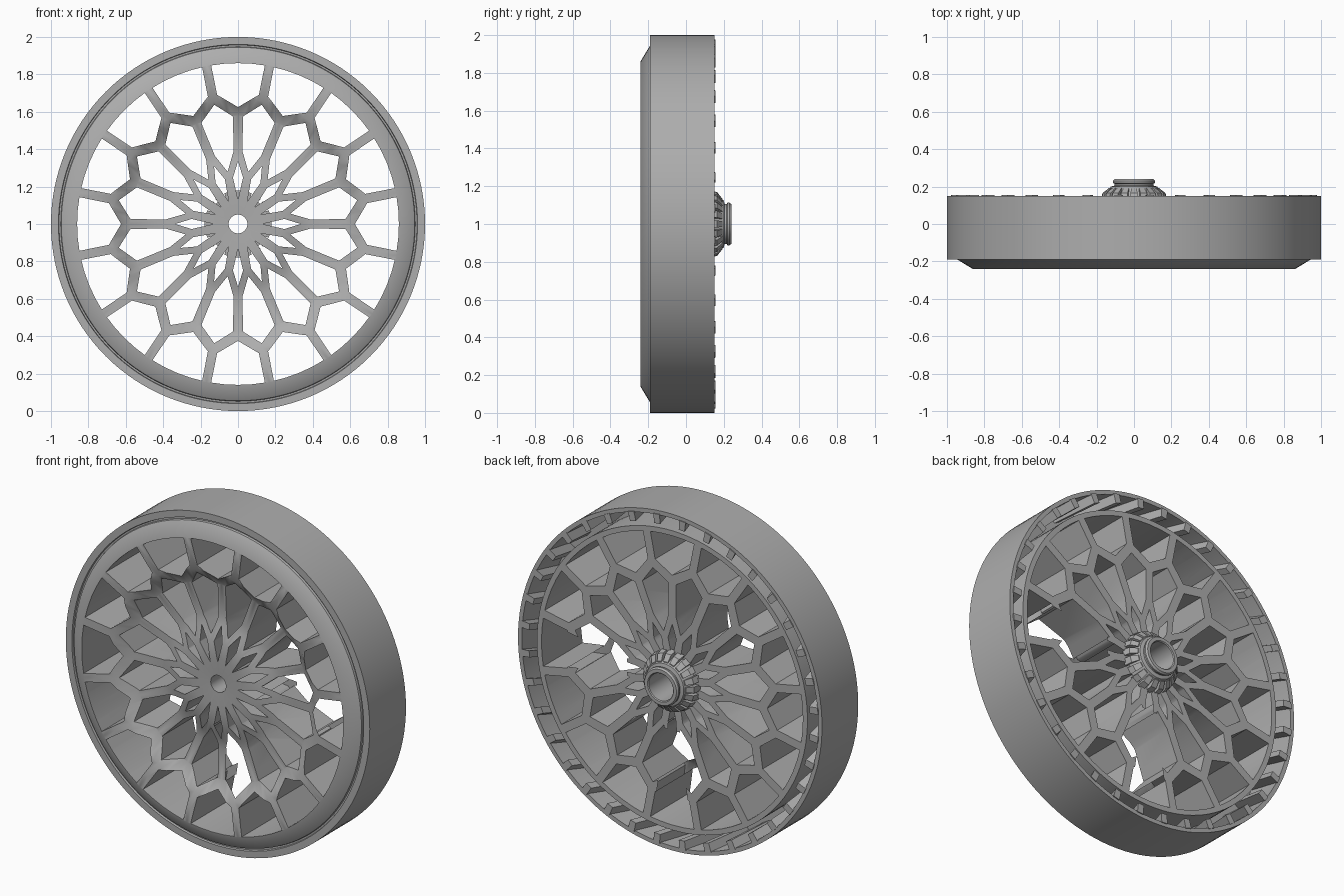
import bpy, bmesh
from math import sin, cos, radians, degrees, atan2, hypot

old = bpy.data.objects.get("Cube")
if old:
    bpy.data.objects.remove(old)

grey = bpy.data.materials.new("plain grey")
grey.use_nodes = True
grey.diffuse_color = (0.42, 0.42, 0.42, 1)
grey.node_tree.nodes["Principled BSDF"].inputs["Base Color"].default_value = (0.42, 0.42, 0.42, 1)


def point(r, deg, y):
    a = radians(deg)
    return (r * cos(a), y, 1 + r * sin(a))


def make_object(name, bm):
    bmesh.ops.recalc_face_normals(bm, faces=bm.faces)
    mesh = bpy.data.meshes.new(name)
    bm.to_mesh(mesh)
    bm.free()
    obj = bpy.data.objects.new(name, mesh)
    bpy.context.collection.objects.link(obj)
    mesh.materials.append(grey)
    return obj


def smooth(obj, angle):
    bpy.ops.object.select_all(action="DESELECT")
    obj.select_set(True)
    bpy.context.view_layer.objects.active = obj
    bpy.ops.object.shade_smooth_by_angle(angle=radians(angle))


def lathe(name, profile, steps=128):
    """Turn a closed (radius, y) profile about the wheel axis."""
    bm = bmesh.new()
    rings = [[bm.verts.new(point(r, 360 * i / steps, y)) for r, y in profile] for i in range(steps)]
    n = len(profile)
    for i in range(steps):
        a, b = rings[i], rings[(i + 1) % steps]
        for j in range(n):
            k = (j + 1) % n
            bm.faces.new((a[j], a[k], b[k], b[j]))
    return make_object(name, bm)


def prism(bm, outline, turn, y0, y1, twist=0):
    """Extrude a polar (radius, degrees) outline along the axis."""
    front = [bm.verts.new(point(r, d + turn, y0)) for r, d in outline]
    back = [bm.verts.new(point(r, d + turn + twist, y1)) for r, d in outline]
    bm.faces.new(front)
    bm.faces.new(back)
    n = len(outline)
    for i in range(n):
        k = (i + 1) % n
        bm.faces.new((front[i], front[k], back[k], back[i]))


def mirrored(half):
    """Complete an outline whose first and last points lie on the centre line."""
    return half + [(r, -d) for r, d in reversed(half) if d]


# Wheel body: tyre wall, rear groove, dished front and bore
wheel = lathe("wheel_body", [
    (1, 0.15), (1, -0.19), (0.96, -0.19), (0.957, -0.178), (0.948, -0.178),
    (0.945, -0.19), (0.862, -0.24), (0.78, -0.232), (0.67, -0.22),
    (0.58, -0.155), (0.40, -0.145), (0.35, -0.152), (0.25, -0.187),
    (0.16, -0.19), (0.05, -0.185), (0.05, -0.02), (0.08, -0.02),
    (0.08, 0.13), (0.30, 0.13), (0.89, 0.13), (0.89, -0.10),
    (0.975, -0.10), (0.975, 0.15)])

# Lattice openings: outer windows, long petals and small diamonds
window = mirrored([(0.86, 0), (0.86, 5), (0.86, 9.6), (0.70, 9.2), (0.625, 0)])
petal = mirrored([(0.65, 0), (0.575, 8.7), (0.385, 7.5), (0.285, 0)])
diamond = mirrored([(0.335, 0), (0.25, 6.2), (0.13, 0)])
bm = bmesh.new()
for i in range(16):
    turn = i * 22.5
    prism(bm, window, turn, -0.5, 0.5)
    prism(bm, petal, turn + 11.25, -0.5, 0.5)
    prism(bm, diamond, turn, -0.5, 0.5)
cutter = make_object("opening_cutter", bm)
cutter.hide_render = True

cut = wheel.modifiers.new("openings", "BOOLEAN")
cut.operation = "DIFFERENCE"
cut.solver = "EXACT"
cut.object = cutter
bpy.context.view_layer.objects.active = wheel
bpy.ops.object.modifier_apply(modifier=cut.name)
bpy.data.objects.remove(cutter)

# Two spokes are open shells with only their front skin
bm = bmesh.new()
bm.from_mesh(wheel.data)
hollow = []
for f in bm.faces:
    c = f.calc_center_median()
    r = hypot(c.x, c.z - 1)
    a = degrees(atan2(c.z - 1, c.x))
    near = min(abs(a), abs(a + 90))
    if f.normal.y > -0.1 and 0.28 < r < 0.74 and near < 10.5:
        hollow.append(f)
bmesh.ops.delete(bm, geom=hollow, context="FACES")
bm.to_mesh(wheel.data)
bm.free()
smooth(wheel, 40)

# Slanted ribs along the inside of the tyre wall
bm = bmesh.new()
for i in range(36):
    prism(bm, [(0.925, -1.2), (0.98, -1.2), (0.98, 1.2), (0.925, 1.2)], i * 10, -0.11, 0.156, 5)
make_object("groove_ribs", bm)

# Rear hub: cone, collar and lipped cup
hub = lathe("rear_hub", [
    (0.08, 0.12), (0.16, 0.12), (0.13, 0.19), (0.125, 0.20), (0.105, 0.205), (0.105, 0.215),
    (0.113, 0.22), (0.113, 0.23), (0.105, 0.24), (0.085, 0.24), (0.08, 0.235)], 64)
smooth(hub, 30)

# Fins around the hub cone
bm = bmesh.new()
side = [(0.12, 0.12), (0.18, 0.12), (0.17, 0.165), (0.135, 0.192), (0.12, 0.192)]
for i in range(20):
    left, right = ([bm.verts.new(point(r, i * 18 + d, y)) for r, y in side] for d in (-6.3, 6.3))
    bm.faces.new(left)
    bm.faces.new(right)
    for j in range(5):
        k = (j + 1) % 5
        bm.faces.new((left[j], left[k], right[k], right[j]))
make_object("hub_fins", bm)
